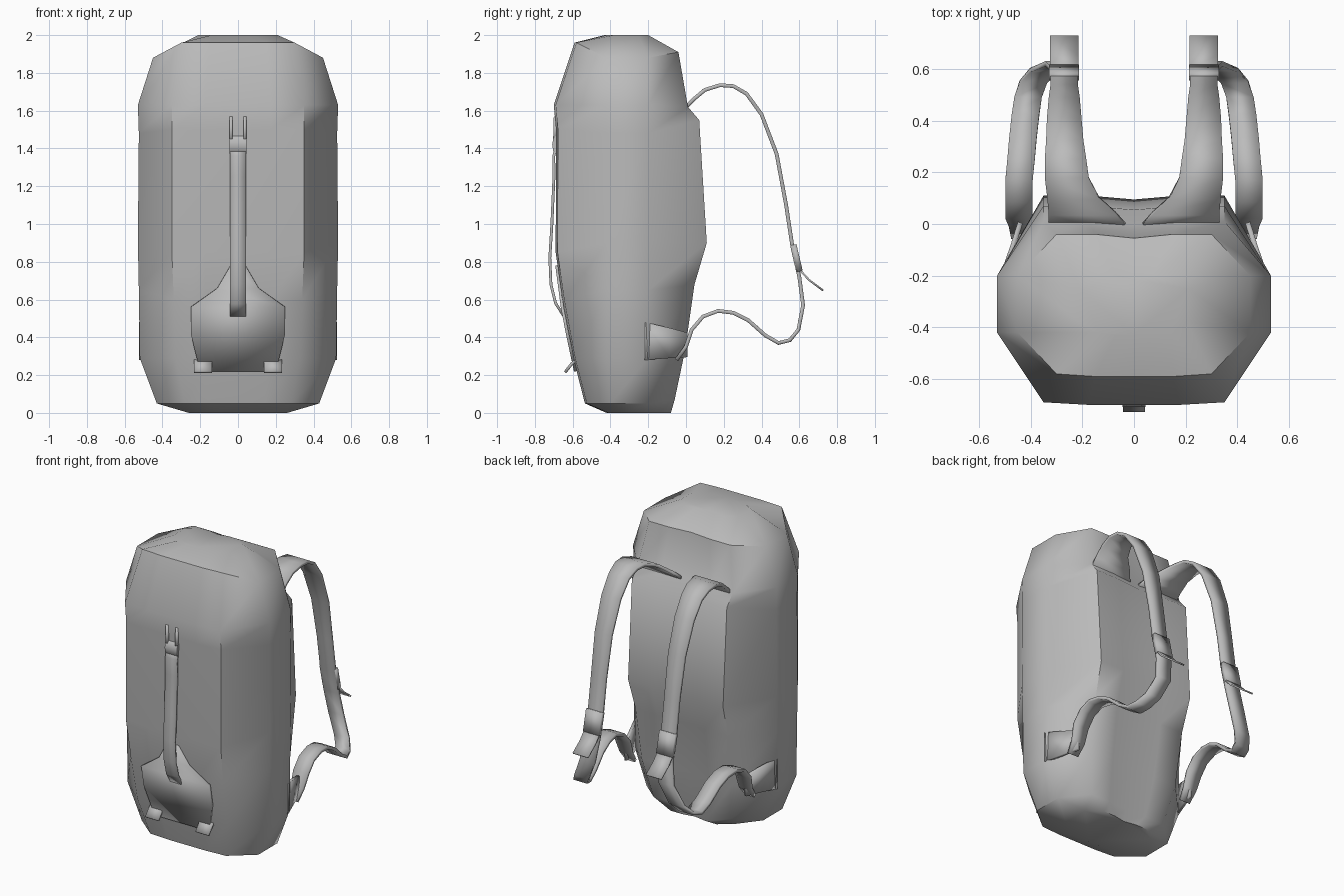
import bpy
import bmesh
import math

default_cube = bpy.data.objects.get("Cube")
if default_cube:
    bpy.data.objects.remove(default_cube, do_unlink=True)

# One plain fabric colour
fabric = bpy.data.materials.new("grey_fabric")
fabric.use_nodes = True
grey = (0.5, 0.5, 0.5, 1.0)
fabric.diffuse_color = grey
fabric.node_tree.nodes["Principled BSDF"].inputs["Base Color"].default_value = grey


def finish(name, bm, mirrored=False, thickness=0, smooth_angle=50):
    """Turn a bmesh into a shaded object, optionally mirrored and thickened."""
    bmesh.ops.recalc_face_normals(bm, faces=bm.faces)
    mesh = bpy.data.meshes.new(name)
    bm.to_mesh(mesh)
    bm.free()
    mesh.materials.append(fabric)
    obj = bpy.data.objects.new(name, mesh)
    bpy.context.collection.objects.link(obj)
    bpy.ops.object.select_all(action='DESELECT')
    obj.select_set(True)
    bpy.context.view_layer.objects.active = obj
    bpy.ops.object.shade_smooth_by_angle(angle=math.radians(smooth_angle))
    if mirrored:
        mirror = obj.modifiers.new("mirror", 'MIRROR')
        mirror.use_clip = True
    if thickness:
        solid = obj.modifiers.new("thickness", 'SOLIDIFY')
        solid.thickness = thickness
        solid.offset = 0
    return obj


def ribbon(name, path, thickness, mirrored=False):
    """Flat band through (x, y, z, half width, half height) stations."""
    bm = bmesh.new()
    previous = None
    for x, y, z, half_width, half_height in path:
        edge = (bm.verts.new((x - half_width, y, z - half_height)),
                bm.verts.new((x + half_width, y, z + half_height)))
        if previous:
            bm.faces.new((previous[0], previous[1], edge[1], edge[0]))
        previous = edge
    return finish(name, bm, mirrored, thickness)


def body_ring(bm, z_front, z_side, z_back, half_width, corner,
              y_front, y_side_front, y_side_back, y_back):
    """One horizontal loop of the bag, drawn for one half and reflected."""
    half = [(0, y_front, z_front),
            (corner / 2, y_front, z_front),
            (corner, y_front + 0.01, z_front),
            (half_width, y_side_front, z_side),
            (half_width, y_side_back, z_side),
            (corner, y_back, z_back),
            (corner / 2, y_back, z_back),
            (0, y_back - 0.015, z_back)]
    points = half + [(-x, y, z) for x, y, z in reversed(half[1:-1])]
    return [bm.verts.new(p) for p in points]


# Main bag, from the base up to the rounded lid
sections = [
    (0, 0, 0, .26, .17, -.42, -.33, -.15, -.08),
    (.05, .05, .07, .43, .28, -.535, -.4, -.2, -.06),
    (.29, .29, .33, .52, .33, -.597, -.42, -.2, -.005),
    (.6, .65, .68, .525, .34, -.655, -.42, -.2, .045),
    (.85, .9, .9, .53, .35, -.69, -.42, -.2, .11),
    (1.5, 1.48, 1.55, .525, .35, -.688, -.42, -.2, .07),
    (1.63, 1.63, 1.62, .53, .35, -.7, -.42, -.2, .01),
    (1.96, 1.88, 1.91, .45, .3, -.59, -.42, -.2, -.04),
    (2, 2, 2, .21, .14, -.43, -.38, -.25, -.2),
]
bag = bmesh.new()
rings = [body_ring(bag, *section) for section in sections]
for lower, upper in zip(rings, rings[1:]):
    for i in range(len(lower)):
        j = (i + 1) % len(lower)
        bag.faces.new((lower[i], lower[j], upper[j], upper[i]))
bag.faces.new(rings[0])
bag.faces.new(rings[-1])
finish("bag_body", bag)

# Shoulder straps, joined at the yoke and curling back to the lower sides
band = .053
shoulder_path = [
    (.165, -.04, 1.58, .165, 0),
    (.2, .04, 1.66, .13, 0),
    (.235, .1, 1.71, .1, 0),
    (.26, .18, 1.735, .085, 0),
    (.265, .25, 1.73, .08, 0),
    (.268, .32, 1.69, .072, 0),
    (.27, .4, 1.58, .067, 0),
    (.27, .48, 1.37, .06, 0),
    (.27, .53, 1.1, band, 0),
    (.27, .565, .87, band, 0),
    (.27, .6, .72, band, 0),
    (.29, .62, .57, band, 0),
    (.35, .595, .44, band, 0),
    (.39, .55, .385, band, 0),
    (.41, .49, .37, band, 0),
    (.42, .42, .41, band, 0),
    (.43, .33, .49, band, 0),
    (.437, .25, .53, band, 0),
    (.445, .17, .54, band, 0),
    (.445, .09, .51, band, 0),
    (.445, .03, .44, band, 0),
    (.44, 0, .35, .045, 0),
    (.44, -.05, .28, .035, 0),
]
ribbon("shoulder_straps", shoulder_path, .02, mirrored=True)

# Sewn anchors where the straps meet the lower sides
anchor_path = [(.44, .005, .36, 0, .065),
               (.47, -.09, .37, 0, .08),
               (.515, -.22, .38, 0, .1)]
ribbon("strap_anchors", anchor_path, .02, mirrored=True)

# Adjuster sleeves and their loose tails
sleeve_path = [(.27, .57, .89, .058, 0),
               (.27, .603, .75, .058, 0)]
ribbon("strap_adjusters", sleeve_path, .03, mirrored=True)
tail_path = [(.27, .6, .76, .056, 0),
             (.27, .65, .705, .056, 0),
             (.27, .726, .648, .056, 0)]
ribbon("strap_tails", tail_path, .01, mirrored=True)

# Long webbing down the front, bowed out near the bottom
webbing_profile = [(-.68, 1.43), (-.7, 1.36), (-.699, 1.25), (-.71, 1.0),
                   (-.721, .82), (-.715, .68), (-.69, .58), (-.645, .51)]
ribbon("front_webbing", [(0, y, z, .042, 0) for y, z in webbing_profile], .015)

# Twin cords and rolled buckle at the top of the webbing
cord_path = [(.036, -.69, 1.57, .008, 0), (.036, -.694, 1.42, .008, 0)]
ribbon("buckle_cords", cord_path, .02, mirrored=True)
roll = bmesh.new()
bmesh.ops.create_cone(roll, cap_ends=True, segments=8,
                      radius1=.026, radius2=.026, depth=.09)
for vert in roll.verts:
    x, y, z = vert.co
    vert.co = (z, y * .7 - .69, x * 1.8 + 1.42)
finish("front_buckle", roll)

# Flared patch below the webbing
patch_profile = [(-.684, .78, .04), (-.668, .66, .11), (-.655, .56, .25),
                 (-.628, .42, .25), (-.585, .22, .2)]
ribbon("front_patch", [(0, y, z, w, 0) for y, z, w in patch_profile], .016)

# Pair of pull tabs near the base
tab_path = [(.185, -.58, .28, .047, 0),
            (.185, -.605, .26, .047, 0),
            (.185, -.64, .215, .047, 0)]
ribbon("pull_tabs", tab_path, .016, mirrored=True)
